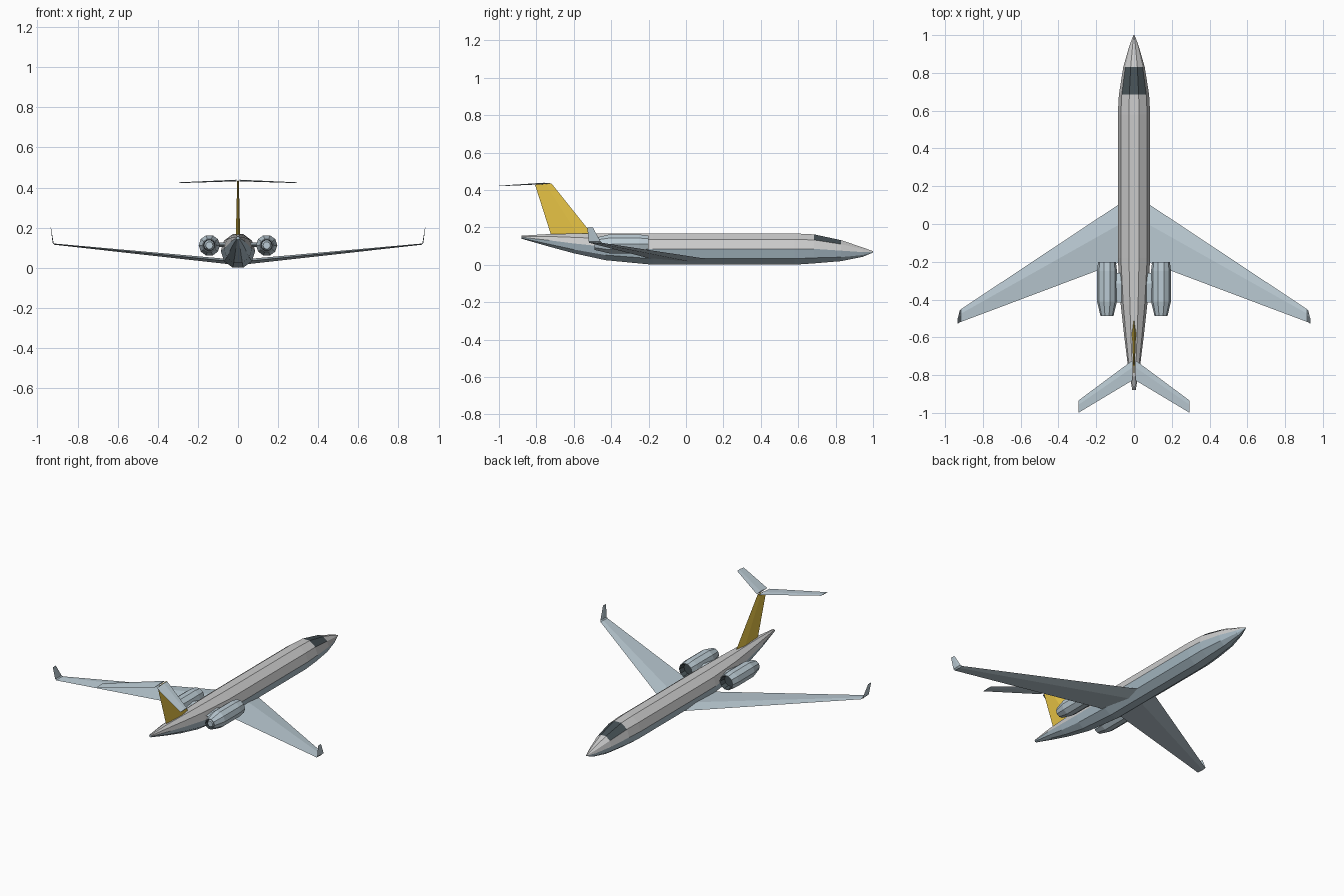
import bpy, bmesh, math
from mathutils import Vector

if "Cube" in bpy.data.objects:
    bpy.data.objects.remove(bpy.data.objects["Cube"])

SIDES = 10


def material(name, rgb):
    m = bpy.data.materials.new(name)
    m.diffuse_color = (*rgb, 1)
    m.use_nodes = True
    m.node_tree.nodes["Principled BSDF"].inputs["Base Color"].default_value = m.diffuse_color
    return m


steel = material("steel_blue", (0.50, 0.60, 0.66))
belly_blue = material("belly_blue", (0.42, 0.53, 0.60))
silver = material("silver", (0.8, 0.8, 0.8))
dark = material("dark_glass", (0.06, 0.08, 0.09))
gold = material("gold", (0.80, 0.55, 0.06))


def loft(name, rings, mats, pick=None):
    """Skin a row of equal-sized rings and cap both ends."""
    bm = bmesh.new()
    rows = [[bm.verts.new(p) for p in r] for r in rings]
    n = len(rows[0])
    for i in range(len(rows) - 1):
        for j in range(n):
            k = (j + 1) % n
            f = bm.faces.new((rows[i][j], rows[i][k], rows[i + 1][k], rows[i + 1][j]))
            f.material_index = pick(i, j) if pick else 0
    for i, end in ((0, rows[0]), (len(rows) - 2, rows[-1])):
        f = bm.faces.new(end)
        f.material_index = pick(i, -1) if pick else 0
    bmesh.ops.recalc_face_normals(bm, faces=bm.faces)
    me = bpy.data.meshes.new(name)
    bm.to_mesh(me)
    bm.free()
    for m in mats:
        me.materials.append(m)
    ob = bpy.data.objects.new(name, me)
    bpy.context.collection.objects.link(ob)
    return ob


def ring(x, y, z, rx, rz):
    """Ten-sided section, first corner pointing along +x."""
    return [(x + rx * math.cos(2 * math.pi * j / SIDES), y,
             z + rz * math.sin(2 * math.pi * j / SIDES)) for j in range(SIDES)]


def blade(le, te, thick):
    """Diamond airfoil section; thick is the half-thickness vector."""
    le, te, t = Vector(le), Vector(te), Vector(thick)
    mid = le.lerp(te, 0.35)
    return [le, mid + t, te, mid - t]


# Fuselage stations: y, half width, bottom, top
stations = [
    (1.00, 0.003, 0.066, 0.073), (0.945, 0.024, 0.043, 0.093),
    (0.83, 0.057, 0.020, 0.132), (0.685, 0.080, 0.008, 0.163),
    (0.58, 0.086, 0.001, 0.168), (-0.18, 0.086, 0.001, 0.168),
    (-0.43, 0.070, 0.025, 0.168), (-0.60, 0.051, 0.062, 0.167),
    (-0.73, 0.035, 0.097, 0.165), (-0.88, 0.009, 0.140, 0.156)]
top_sin = math.sin(math.radians(72))


def body_paint(i, j):
    if i == 2 and j in (1, 2, 3):
        return 2                      # windscreen
    return 0 if 0 <= j < SIDES // 2 else 1


loft("fuselage", [ring(0, y, (b + t) / 2, w, (t - b) / 2 / top_sin)
                  for y, w, b, t in stations],
     [silver, belly_blue, dark], body_paint)

# Tail fin
loft("tail_fin", [blade((0, -0.495, 0.155), (0, -0.72, 0.155), (0.011, 0, 0)),
                  blade((0, -0.72, 0.436), (0, -0.807, 0.428), (0.004, 0, 0))], [gold])

for s, side in ((1, "right"), (-1, "left")):
    # Wing with upturned winglet
    loft(side + "_wing", [
        blade((s * 0.03, 0.137, 0.028), (s * 0.03, -0.185, 0.032), (0, 0, 0.013)),
        blade((s * 0.915, -0.45, 0.118), (s * 0.915, -0.518, 0.118), (0, 0, 0.003)),
        blade((s * 0.922, -0.457, 0.125), (s * 0.922, -0.52, 0.125), (s * -0.002, 0, 0.001)),
        blade((s * 0.933, -0.498, 0.20), (s * 0.933, -0.528, 0.20), (s * -0.001, 0, 0))],
        [steel])

    # Tailplane half
    loft(side + "_tailplane", [
        blade((s * 0.008, -0.722, 0.436), (s * 0.008, -0.828, 0.434), (0, 0, 0.004)),
        blade((s * 0.295, -0.935, 0.425), (s * 0.295, -1.0, 0.423), (0, 0, 0.002))],
        [steel])

    # Engine: recessed dark intake, body, tapered exhaust with inner cone
    cx, cz = s * 0.143, 0.112
    profile = [(-0.235, 0.036), (-0.20, 0.043), (-0.20, 0.047), (-0.25, 0.053),
               (-0.41, 0.053), (-0.488, 0.034), (-0.488, 0.030), (-0.46, 0.027),
               (-0.485, 0.018)]
    loft(side + "_engine", [ring(cx, y, cz, r, r) for y, r in profile],
         [steel, dark], lambda i, j: 1 if i == 0 or i == 6 and j >= 0 else 0)

    # Engine pylon
    loft(side + "_pylon", [
        blade((s * 0.05, -0.26, 0.115), (s * 0.05, -0.415, 0.115), (0, 0, 0.012)),
        blade((s * 0.12, -0.26, 0.115), (s * 0.12, -0.415, 0.115), (0, 0, 0.012))],
        [steel])
